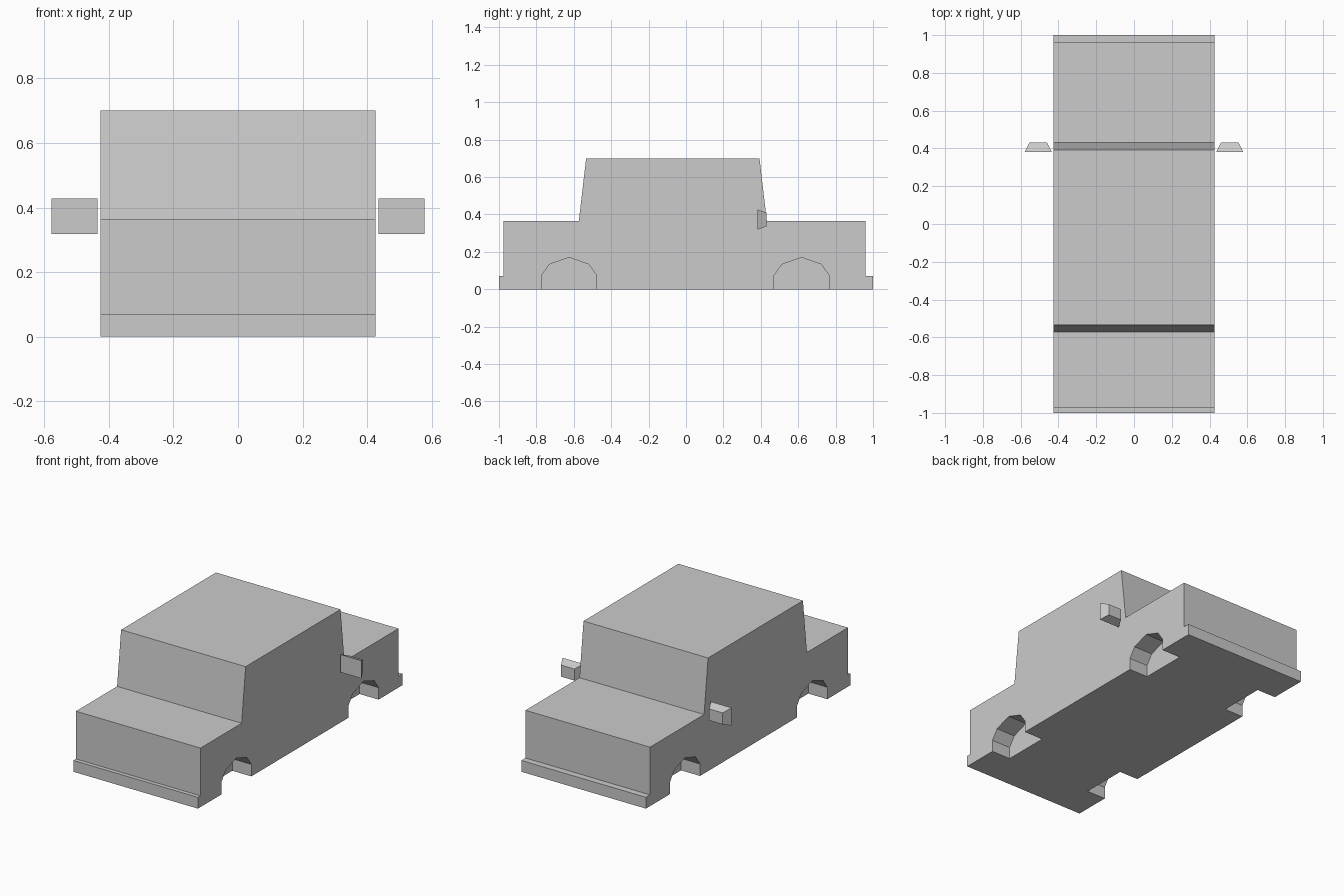
import bpy, bmesh
from mathutils import Vector

if "Cube" in bpy.data.objects:
    bpy.data.objects.remove(bpy.data.objects["Cube"])


def extrude_profile(name, profile, x0, x1):
    """Closed prism from a (y, z) side profile, extruded across x."""
    bm = bmesh.new()
    face = bm.faces.new([bm.verts.new((x0, y, z)) for y, z in profile])
    ext = bmesh.ops.extrude_face_region(bm, geom=[face])
    moved = [v for v in ext["geom"] if isinstance(v, bmesh.types.BMVert)]
    bmesh.ops.translate(bm, verts=moved, vec=Vector((x1 - x0, 0, 0)))
    bmesh.ops.recalc_face_normals(bm, faces=bm.faces)
    mesh = bpy.data.meshes.new(name)
    bm.to_mesh(mesh)
    bm.free()
    obj = bpy.data.objects.new(name, mesh)
    bpy.context.collection.objects.link(obj)
    return obj


HALF_WIDTH = 0.426
WELL_DEPTH = 0.13

# Car body: bumpers, end decks and cabin in one side profile
body = extrude_profile("car_body", [
    (-1.0, 0.0), (-1.0, 0.07), (-0.975, 0.07), (-0.975, 0.365),
    (-0.573, 0.365), (-0.534, 0.70), (0.393, 0.70), (0.432, 0.365),
    (0.96, 0.365), (0.96, 0.07), (1.0, 0.07), (1.0, 0.0),
], -HALF_WIDTH, HALF_WIDTH)

# Faceted wheel wells, cut into both sides
arch = [(-0.147, -0.1), (-0.147, 0.074), (-0.105, 0.133), (0.0, 0.17),
        (0.105, 0.133), (0.147, 0.074), (0.147, -0.1)]
for end, centre in (("front", -0.625), ("rear", 0.618)):
    for side, sx in (("left", -1), ("right", 1)):
        cutter = extrude_profile(f"{end}_{side}_wheel_well_cutter",
                                 [(centre + y, z) for y, z in arch],
                                 sx * (HALF_WIDTH - WELL_DEPTH), sx * 0.6)
        cutter.hide_render = True
        cutter.hide_set(True)
        mod = body.modifiers.new(f"{end}_{side}_wheel_well", 'BOOLEAN')
        mod.operation = 'DIFFERENCE'
        mod.solver = 'EXACT'
        mod.object = cutter

# Side mirrors: small boxes tapering towards +y
for side, sx in (("left", -1), ("right", 1)):
    bpy.ops.mesh.primitive_cube_add(size=1, location=(sx * 0.507, 0.406, 0.373))
    mirror = bpy.context.object
    mirror.name = f"{side}_side_mirror"
    for v in mirror.data.vertices:
        taper = 0.65 if v.co.y > 0 else 1.0
        v.co = (v.co.x * 0.142 * taper, v.co.y * 0.05, v.co.z * 0.11 * taper)
